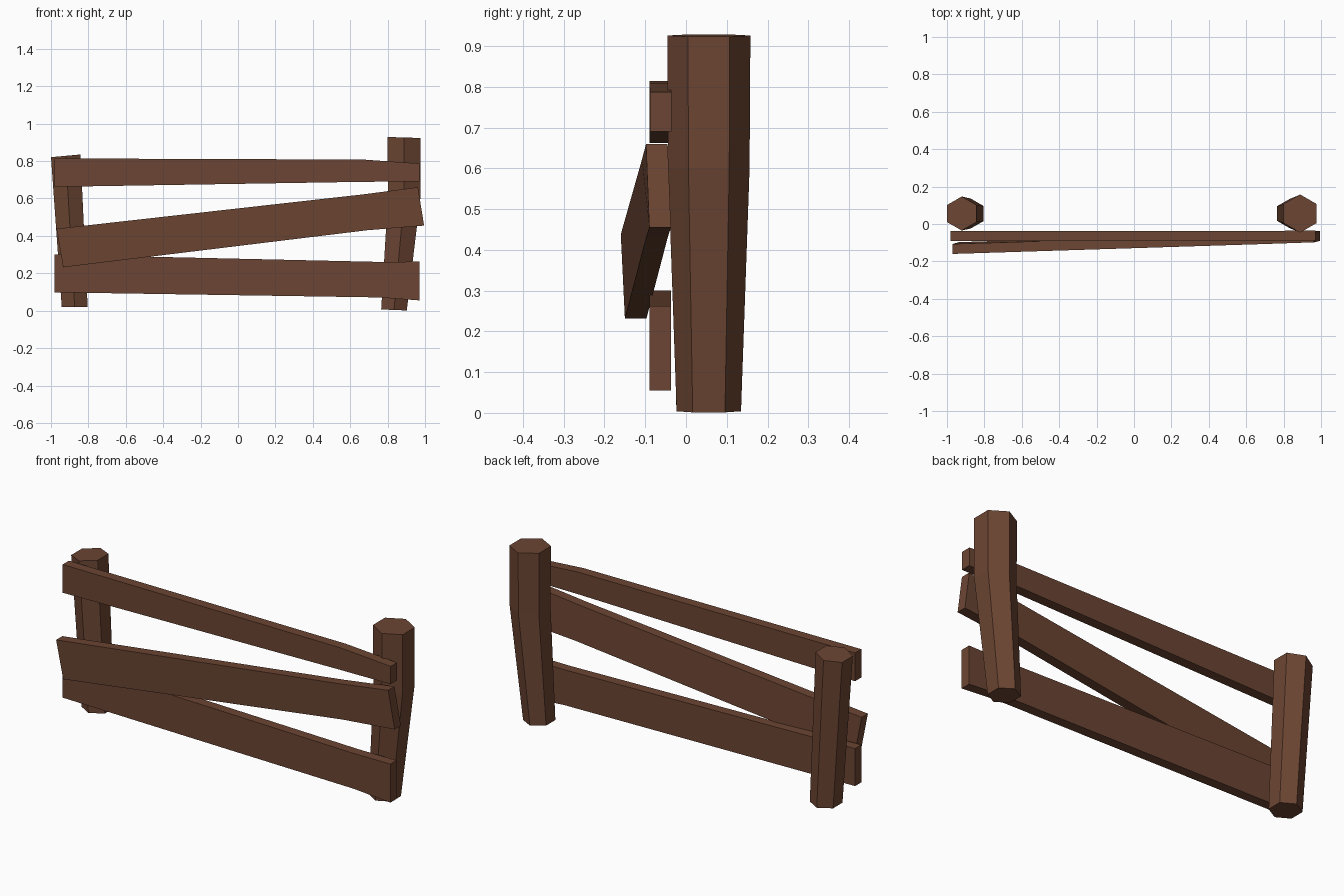
import bpy, math

if "Cube" in bpy.data.objects:
    bpy.data.objects.remove(bpy.data.objects["Cube"])

wood = bpy.data.materials.new("brown wood")
wood.diffuse_color = (0.15, 0.06, 0.033, 1)
wood.use_nodes = True
wood.node_tree.nodes["Principled BSDF"].inputs["Base Color"].default_value = wood.diffuse_color


def loft(name, rings):
    """Join rings of points into one closed solid with flat faces."""
    n = len(rings[0])
    verts = [p for r in rings for p in r]
    faces = [tuple(range(n))[::-1],
             tuple(range(n * (len(rings) - 1), n * len(rings)))]
    for k in range(len(rings) - 1):
        for i in range(n):
            j = (i + 1) % n
            faces.append((k * n + i, k * n + j, (k + 1) * n + j, (k + 1) * n + i))
    me = bpy.data.meshes.new(name)
    me.from_pydata(verts, [], faces)
    me.materials.append(wood)
    ob = bpy.data.objects.new(name, me)
    bpy.context.collection.objects.link(ob)


def post(name, levels):
    """Hexagonal post; each level is centre x, z, radius, tilt along x."""
    rings = []
    for cx, z, r, tilt in levels:
        ring = []
        for i in range(6):
            a = math.radians(30 + 60 * i)
            dx = r * math.cos(a)
            ring.append((cx + dx, 0.056 + r * math.sin(a), z + tilt * dx))
        rings.append(ring)
    loft(name, rings)


def rail(name, stations, thick=0.053):
    """Plank; each station is the front top and front bottom corner."""
    rings = []
    for (xt, yt, zt), (xb, yb, zb) in stations:
        rings.append([(xt, yt, zt), (xb, yb, zb),
                      (xb, yb + thick, zb), (xt, yt + thick, zt)])
    loft(name, rings)


# Posts
post("left_post", [(-0.873, 0.019, 0.080, 0.0), (-0.921, 0.828, 0.091, 0.09)])
post("right_post", [(0.834, 0.004, 0.079, -0.04), (0.888, 0.60, 0.100, 0.0),
                    (0.888, 0.926, 0.102, -0.03)])

# Rails, left to right
rail("top_rail", [((-0.98, -0.09, 0.814), (-0.98, -0.09, 0.662)),
                  ((0.67, -0.09, 0.808), (0.67, -0.09, 0.689)),
                  ((0.97, -0.088, 0.787), (0.97, -0.088, 0.691))])
rail("middle_rail", [((-0.97, -0.160, 0.438), (-0.935, -0.150, 0.232)),
                     ((0.67, -0.108, 0.622), (0.69, -0.098, 0.430)),
                     ((0.962, -0.098, 0.660), (0.995, -0.090, 0.455))])
rail("bottom_rail", [((-0.98, -0.09, 0.300), (-0.98, -0.09, 0.098)),
                     ((0.75, -0.09, 0.261), (0.75, -0.09, 0.071)),
                     ((0.97, -0.09, 0.262), (0.97, -0.09, 0.055))])
